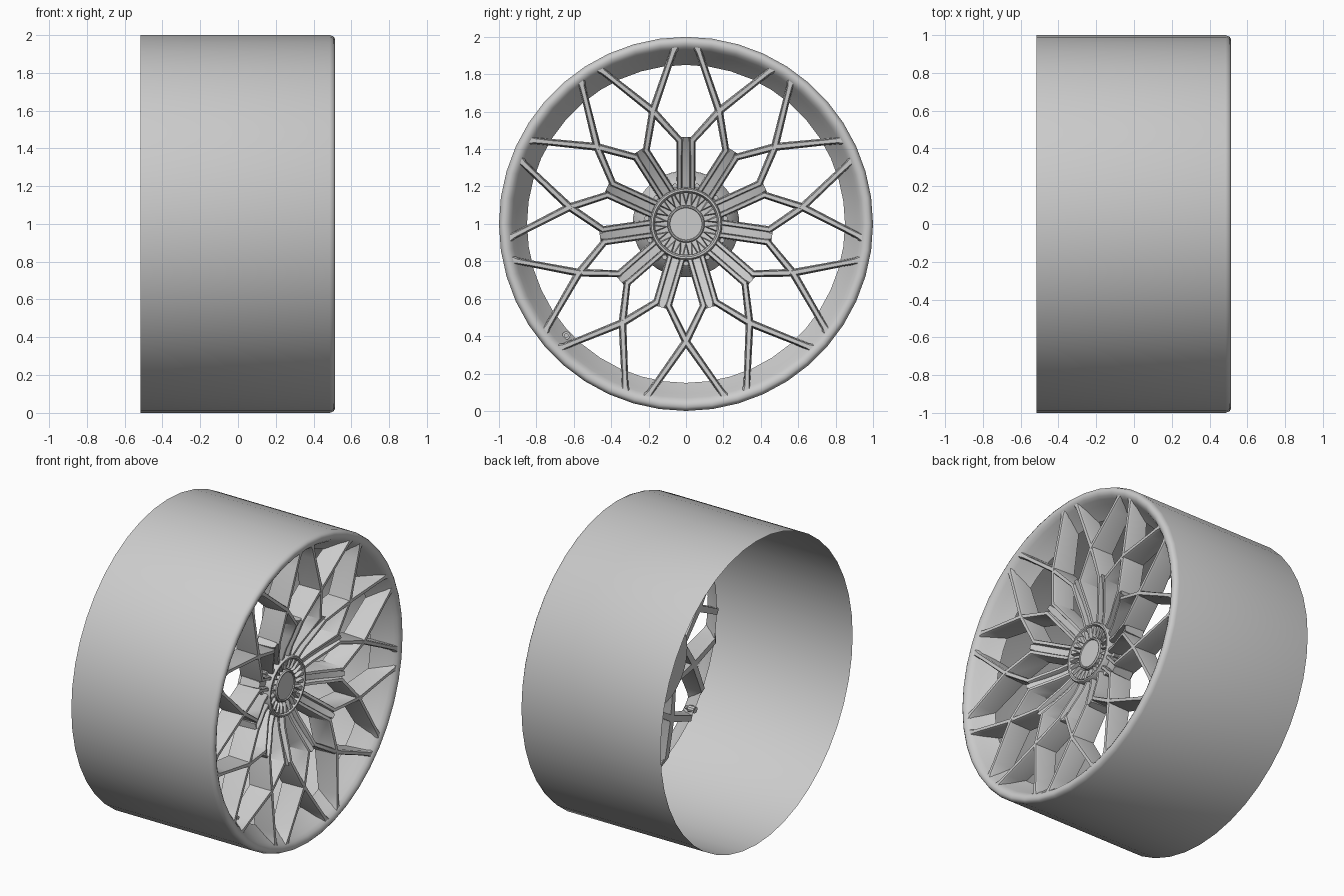
import bpy, bmesh, math
from mathutils import Vector

if "Cube" in bpy.data.objects:
    bpy.data.objects.remove(bpy.data.objects["Cube"])

N = 11                       # number of radial spokes
STEP = 2 * math.pi / N


def place(x, u, v, ang=0.0):
    """Local wheel coords (u tangential, v radial-up) -> world, turned about the axle."""
    c, s = math.cos(ang), math.sin(ang)
    return Vector((x, -u * c - v * s, 1 + v * c - u * s))


def finish(name, bm, angle=35, normals=True):
    if normals:
        bmesh.ops.recalc_face_normals(bm, faces=bm.faces)
    me = bpy.data.meshes.new(name)
    bm.to_mesh(me)
    bm.free()
    ob = bpy.data.objects.new(name, me)
    bpy.context.collection.objects.link(ob)
    bpy.ops.object.select_all(action='DESELECT')
    ob.select_set(True)
    bpy.context.view_layer.objects.active = ob
    bpy.ops.object.shade_smooth_by_angle(angle=math.radians(angle))
    return ob


def lathe(name, profile, segs, cap=False):
    """Spin (x, r) profile round the axle."""
    bm = bmesh.new()
    rings = [[bm.verts.new(place(x, 0, r, 2 * math.pi * i / segs)) for i in range(segs)]
             for x, r in profile]
    for a, b in zip(rings, rings[1:]):
        for i in range(segs):
            j = (i + 1) % segs
            bm.faces.new((a[i], a[j], b[j], b[i]))
    if cap:
        bm.faces.new(rings[0])
        bm.faces.new(rings[-1])
    return finish(name, bm)


def sweep(bm, path, ang, mirror=1):
    """Drafted bar along path points (u, v, x_front, half_width, depth)."""
    pts = [Vector((p[0] * mirror, p[1])) for p in path]
    rings = []
    for i, (u, v, x, w, d) in enumerate(path):
        a = (pts[i] - pts[i - 1]).normalized() if i else None
        b = (pts[i + 1] - pts[i]).normalized() if i < len(pts) - 1 else None
        t = ((a or b) + (b or a)).normalized()
        k = 1 / max(0.6, t.dot(a or b))
        n = Vector((-t.y, t.x)) * k
        sec = [(-.65, 0), (.65, 0), (1, -.012), (1.3, -d), (-1.3, -d), (-1, -.012)]
        rings.append([bm.verts.new(place(x + dx, *(pts[i] + n * w * s), ang)) for s, dx in sec])
    for a, b in zip(rings, rings[1:]):
        for i in range(6):
            j = (i + 1) % 6
            bm.faces.new((a[i], a[j], b[j], b[i]))
    bm.faces.new(rings[0])
    bm.faces.new(rings[-1])


# Barrel: thin open shell whose front lip folds inward
lathe("rim_barrel", [(-.515, 1.0), (.485, 1.0), (.505, .992), (.513, .98), (.513, .962),
                     (.503, .945), (.485, .93), (.45, .91), (.37, .85)], 44)

# Crossing rails: hub -> fork -> crossing -> rim, mirrored on each spoke
rail = [(.034, .165, .345, .013, .14), (.034, .26, .375, .013, .15), (.034, .36, .42, .013, .15),
        (.033, .445, .455, .014, .15), (.178, .604, .487, .016, .15),
        (.385, .768, .498, .014, .13), (.44, .812, .502, .016, .085), (.467, .833, .505, .026, .03)]
bm = bmesh.new()
for k in range(N):
    for m in (1, -1):
        sweep(bm, rail, k * STEP, m)
finish("spoke_rails", bm)

# Sunken web between the two rails of each spoke
web = [(0, .16, .315, .03, .11), (0, .26, .345, .03, .12), (0, .36, .39, .03, .12),
       (0, .43, .43, .03, .125), (0, .465, .455, .02, .14)]
bm = bmesh.new()
for k in range(N):
    sweep(bm, web, k * STEP)
finish("spoke_webs", bm)

# Hub: flared body with raised collar and sunken centre
lathe("hub_body", [(.19, .285), (.215, .28), (.27, .235), (.31, .195), (.355, .192), (.365, .186),
                   (.365, .176), (.352, .17), (.335, .165), (.325, .105), (.325, .09)], 44, cap=True)
lathe("hub_centre_cap", [(.31, .1), (.345, .1), (.352, .094), (.352, .088), (.346, .085)], 44, cap=True)

# Ring of pointed teeth around the centre cap
bm = bmesh.new()
TEETH = 22
for i in range(TEETH):
    a = 2 * math.pi * i / TEETH
    h = math.pi / TEETH * .9
    q = [place(.325, 0, .168, a - h), place(.325, 0, .168, a + h), place(.325, 0, .1, a),
         place(.36, 0, .168, a - h * .6), place(.36, 0, .168, a + h * .6), place(.35, 0, .112, a)]
    v = [bm.verts.new(p) for p in q]
    for f in ((0, 1, 2), (3, 4, 5), (0, 1, 4, 3), (1, 2, 5, 4), (2, 0, 3, 5)):
        bm.faces.new([v[n] for n in f])
finish("hub_teeth", bm, 20)


def stud(bm, r, ang, x0, x1, rad, sides=10):
    """Small cylinder parallel to the axle."""
    ends = [[bm.verts.new(place(x, rad * math.sin(2 * math.pi * i / sides),
                                r + rad * math.cos(2 * math.pi * i / sides), ang))
             for i in range(sides)] for x in (x0, x1)]
    for i in range(sides):
        j = (i + 1) % sides
        bm.faces.new((ends[0][i], ends[0][j], ends[1][j], ends[1][i]))
    bm.faces.new(ends[0])
    bm.faces.new(ends[1])


# Bolts between the spoke roots
bm = bmesh.new()
for k in range(N):
    stud(bm, .212, (k + .5) * STEP, .26, .325, .013)
finish("hub_bolts", bm)

# Air valve on the inner slope of the rim
bm = bmesh.new()
stud(bm, .875, math.radians(133), .38, .425, .022)
stud(bm, .875, math.radians(133), .42, .45, .012)
finish("air_valve", bm)
